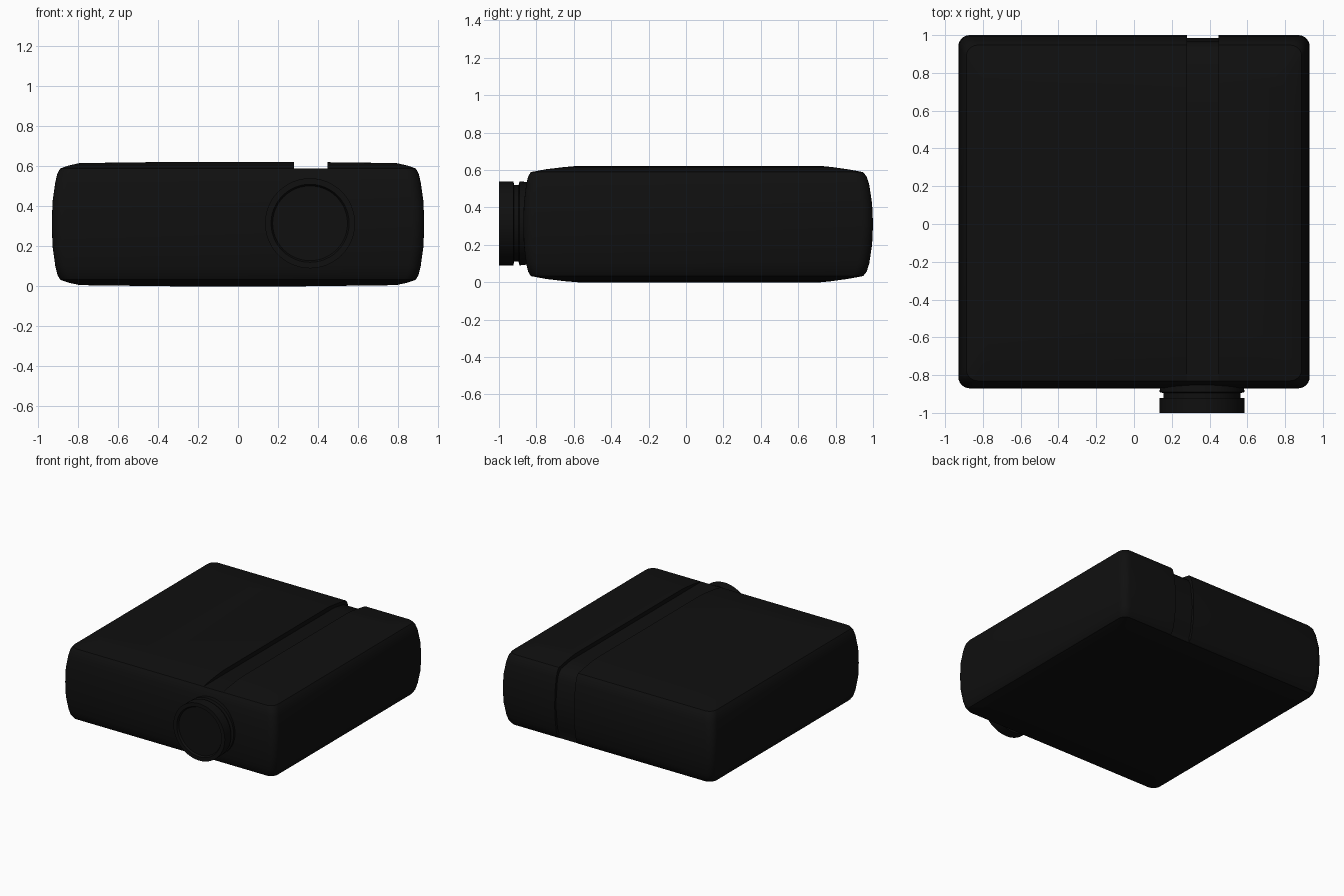
import bpy, bmesh, math

if "Cube" in bpy.data.objects:
    bpy.data.objects.remove(bpy.data.objects["Cube"])

black = bpy.data.materials.new("black")
black.diffuse_color = (0.005, 0.005, 0.005, 1)
black.use_nodes = True
black.node_tree.nodes["Principled BSDF"].inputs["Base Color"].default_value = black.diffuse_color


def make_object(name, bm):
    bmesh.ops.recalc_face_normals(bm, faces=bm.faces)
    mesh = bpy.data.meshes.new(name)
    bm.to_mesh(mesh)
    bm.free()
    ob = bpy.data.objects.new(name, mesh)
    bpy.context.collection.objects.link(ob)
    mesh.materials.append(black)
    return ob


def smooth(ob, angle=35):
    bpy.ops.object.select_all(action='DESELECT')
    ob.select_set(True)
    bpy.context.view_layer.objects.active = ob
    bpy.ops.object.shade_smooth_by_angle(angle=math.radians(angle))


def loft(bm, rings):
    for a, b in zip(rings, rings[1:]):
        for i in range(len(a)):
            j = (i + 1) % len(a)
            bm.faces.new((a[i], a[j], b[j], b[i]))
    bm.faces.new(rings[0])
    bm.faces.new(rings[-1])


# Body: stacked rounded rectangles (z, half width, front y, back y, corner radius)
MID = 0.311
upper = [(0.31, 0.93, -0.87, 1.0, 0.06), (0.42, 0.927, -0.867, 0.995, 0.06),
         (0.52, 0.913, -0.855, 0.98, 0.06), (0.565, 0.902, -0.844, 0.966, 0.06),
         (0.589, 0.888, -0.83, 0.947, 0.06), (0.604, 0.845, -0.75, 0.865, 0.05),
         (0.616, 0.79, -0.65, 0.78, 0.05), (0.622, 0.3, -0.58, 0.72, 0.05)]
lower = [(2 * MID - z, *rest) for z, *rest in reversed(upper[1:])]


def rounded_ring(bm, z, hx, y0, y1, r, seg=6):
    corners = [(hx - r, y1 - r), (r - hx, y1 - r), (r - hx, y0 + r), (hx - r, y0 + r)]
    ring = []
    for k, (cx, cy) in enumerate(corners):
        for s in range(seg + 1):
            a = math.pi / 2 * (k + s / seg)
            ring.append(bm.verts.new((cx + r * math.cos(a), cy + r * math.sin(a), z)))
    return ring


bm = bmesh.new()
loft(bm, [rounded_ring(bm, *spec) for spec in lower + upper])
body = make_object("body", bm)

# Strap groove: cutter following the top and back of the body
path = [(-1.2, 0.588), (0.8, 0.588), (0.92, 0.568), (0.945, 0.545), (0.965, 0.5),
        (0.985, 0.31), (0.965, 0.12), (0.945, 0.07), (0.94, -0.2), (1.2, -0.2),
        (1.2, 0.9), (-1.2, 0.9)]
bm = bmesh.new()
loft(bm, [[bm.verts.new((x, y, z)) for y, z in path] for x in (0.28, 0.448)])
cutter = make_object("groove_cutter", bm)
cutter.hide_render = True
cutter.hide_set(True)
cut = body.modifiers.new("groove", 'BOOLEAN')
cut.operation = 'DIFFERENCE'
cut.solver = 'EXACT'
cut.object = cutter
bpy.context.view_layer.objects.active = body
bpy.ops.object.modifier_apply(modifier="groove")
bpy.data.objects.remove(cutter)
smooth(body)

# Round screw cap on the front: turned profile (radius, y)
profile = [(0.215, -0.8), (0.225, -0.89), (0.205, -0.895), (0.205, -0.92), (0.225, -0.922),
           (0.225, -1.0), (0.195, -1.0), (0.187, -0.985)]
SIDES = 48
bm = bmesh.new()
rings = []
for r, y in profile:
    angles = [2 * math.pi * i / SIDES for i in range(SIDES)]
    rings.append([bm.verts.new((0.36 + r * math.cos(a), y, 0.315 + r * math.sin(a)))
                  for a in angles])
loft(bm, rings)
smooth(make_object("cap", bm))
